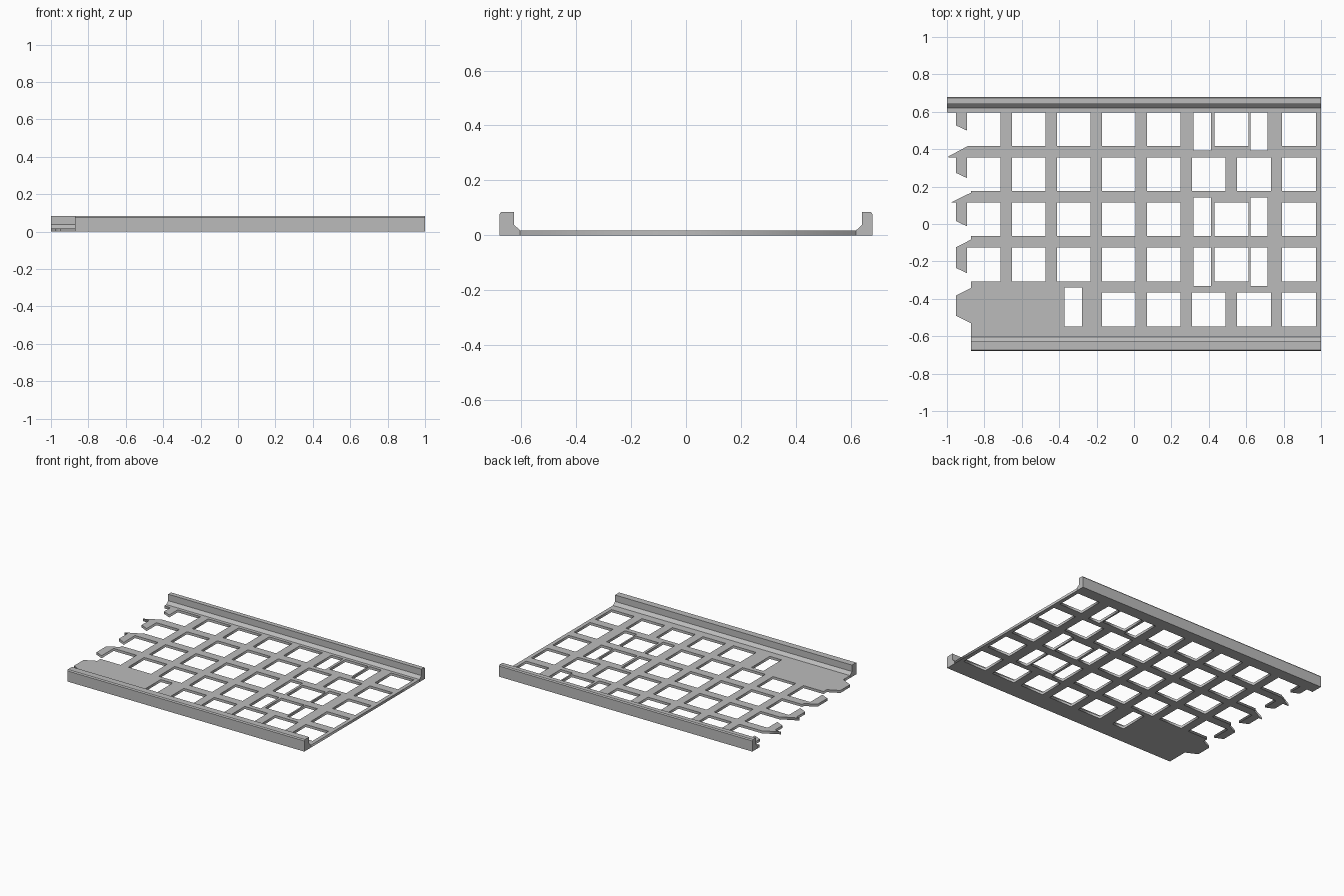
import bpy
import bmesh

cube = bpy.data.objects.get("Cube")
if cube:
    bpy.data.objects.remove(cube)

# Plain grey finish
grey = bpy.data.materials.new("plain_grey")
grey.use_nodes = True
colour = (0.5, 0.5, 0.5, 1)
grey.diffuse_color = colour
grey.node_tree.nodes["Principled BSDF"].inputs["Base Color"].default_value = colour

THICK = 0.018
HOLE = 0.181
PITCH = 0.2407


def column(i):
    return -0.894 + PITCH * i


def row(j):
    return 0.597 - PITCH * j


def rect(left, right, bottom, top):
    return [(left, bottom), (right, bottom), (right, top), (left, top)]


def finish(name, bm):
    bmesh.ops.remove_doubles(bm, verts=bm.verts, dist=0.0001)
    bmesh.ops.recalc_face_normals(bm, faces=bm.faces)
    mesh = bpy.data.meshes.new(name)
    bm.to_mesh(mesh)
    bm.free()
    mesh.materials.append(grey)
    obj = bpy.data.objects.new(name, mesh)
    bpy.context.collection.objects.link(obj)
    return obj


def sheet(name, loops):
    """Flat sheet filled between closed outlines, with inner loops as holes."""
    curve = bpy.data.curves.new(name + "_outline", "CURVE")
    curve.dimensions = "2D"
    curve.fill_mode = "BOTH"
    curve.extrude = THICK / 2
    for loop in loops:
        spline = curve.splines.new("POLY")
        spline.points.add(len(loop) - 1)
        for point, (x, y) in zip(spline.points, loop):
            point.co = (x, y, 0, 1)
        spline.use_cyclic_u = True
    helper = bpy.data.objects.new(name + "_outline", curve)
    bpy.context.collection.objects.link(helper)
    bpy.context.view_layer.update()
    filled = helper.evaluated_get(bpy.context.evaluated_depsgraph_get())
    bm = bmesh.new()
    bm.from_mesh(filled.to_mesh())
    filled.to_mesh_clear()
    bpy.data.objects.remove(helper)
    bmesh.ops.translate(bm, verts=bm.verts, vec=(0, 0, THICK / 2))
    return finish(name, bm)


def rail(name, left, profile):
    """Extrude a y-z profile along x up to the right end."""
    bm = bmesh.new()
    face = bm.faces.new([bm.verts.new((left, y, z)) for y, z in profile])
    moved = bmesh.ops.extrude_face_region(bm, geom=[face], use_keep_orig=True)
    verts = [v for v in moved["geom"] if isinstance(v, bmesh.types.BMVert)]
    bmesh.ops.translate(bm, verts=verts, vec=(1 - left, 0, 0))
    return finish(name, bm)


# Plate outline: jagged left edge with open notches and finger tips
BACK, FRONT = 0.62, -0.604
STEP, TIP = -0.872, -0.952
outline = [(1, FRONT), (1, BACK), (-1, BACK), (-1, row(0))]
finger_drop = [0.07, 0.083, 0.1, 0.11]
bar_ends = [[(-0.89, 0), (-1, 0.059)],
            [(STEP, 0), (STEP, 0.008), (-0.977, 0.059)],
            [(STEP, 0), (STEP, 0.018)],
            [(STEP, 0), (STEP, 0.036)]]
for j, (drop, ends) in enumerate(zip(finger_drop, bar_ends)):
    t = row(j)
    inner, wall = column(0), column(0) + HOLE
    outline += [(TIP, t), (TIP, t - drop), (inner, t - drop - 0.027),
                (inner, t), (wall, t), (wall, t - HOLE)]
    outline += [(x, t - HOLE - d) for x, d in ends]
outline += [(TIP, -0.382), (TIP, -0.49), (STEP, -0.53), (STEP, FRONT)]

# Square openings, with three-part wide openings in some rows
WIDE = {0: (row(0), 0.392), 2: (0.142, row(2) - HOLE), 3: (row(3), -0.332)}
holes = [rect(-0.372, -0.278, -0.548, -0.34)]
for j in range(5):
    top = row(j)
    for i in range(3 if j == 4 else 1, 8):
        if j in WIDE and i in (5, 6):
            continue
        holes.append(rect(column(i), column(i) + HOLE, top - HOLE, top))
    if j in WIDE:
        slot_top, slot_bottom = WIDE[j]
        holes.append(rect(0.43, 0.43 + HOLE, top - HOLE, top))
        for left in (0.319, 0.622):
            holes.append(rect(left, left + 0.093, slot_bottom, slot_top))

sheet("perforated_plate", [outline] + holes)


# Raised rails along the front and back edges
def rail_profile(outer, inner, foot, side):
    return [(side * y, z) for y, z in (
        (foot, 0), (outer, 0), (outer, 0.076), (outer - 0.006, 0.084),
        (inner, 0.084), (inner, 0.038), (foot, THICK))]


rail("front_rail", STEP, rail_profile(0.68, 0.627, -FRONT, -1))
rail("back_rail", -1, rail_profile(0.68, 0.641, BACK, 1))
